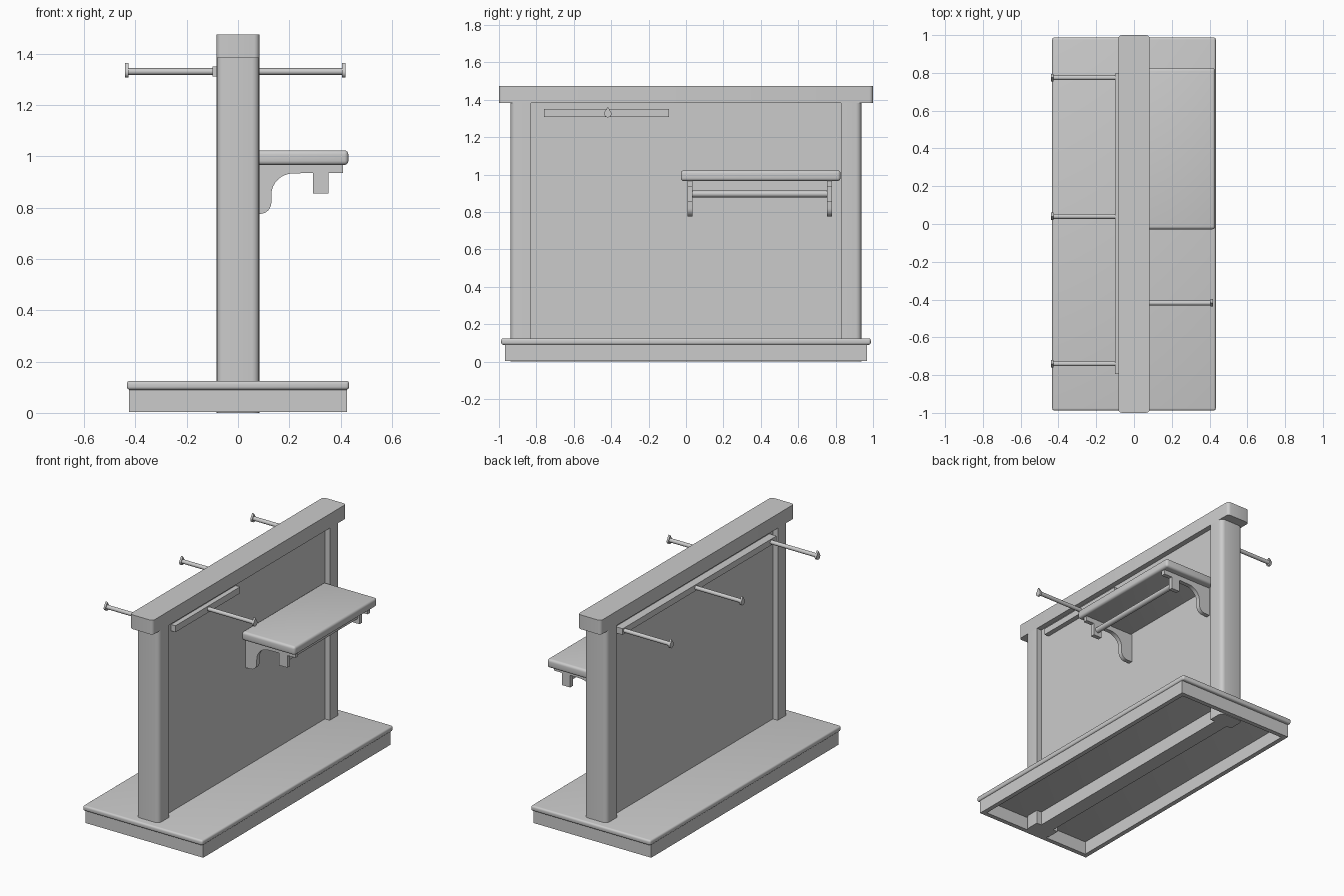
import bpy, bmesh, math
from mathutils import Vector

if "Cube" in bpy.data.objects:
    bpy.data.objects.remove(bpy.data.objects["Cube"])


def finish(name, bm, smooth=True):
    bmesh.ops.recalc_face_normals(bm, faces=bm.faces[:])
    me = bpy.data.meshes.new(name)
    bm.to_mesh(me)
    bm.free()
    ob = bpy.data.objects.new(name, me)
    bpy.context.collection.objects.link(ob)
    if smooth:
        bpy.ops.object.select_all(action='DESELECT')
        ob.select_set(True)
        bpy.context.view_layer.objects.active = ob
        bpy.ops.object.shade_smooth_by_angle(angle=math.radians(35))
    return ob


def box(name, x, y, z, bevel=0.0, pick=None, segments=4):
    """Box from (min, max) ranges; pick chooses which edges are rounded."""
    bm = bmesh.new()
    bmesh.ops.create_cube(bm, size=1)
    for v in bm.verts:
        v.co = Vector([(r[0] + r[1]) / 2 + c * (r[1] - r[0])
                       for c, r in zip(v.co, (x, y, z))])
    if bevel:
        edges = [e for e in bm.edges if pick is None or pick(e)]
        bmesh.ops.bevel(bm, geom=edges, offset=bevel, segments=segments,
                        profile=0.5, affect='EDGES')
    return finish(name, bm)


def extrude(name, points, vec):
    bm = bmesh.new()
    face = bm.faces.new([bm.verts.new(p) for p in points])
    new = bmesh.ops.extrude_face_region(bm, geom=[face])['geom']
    if face.is_valid and not any(len(e.link_faces) < 2 for e in face.edges):
        pass
    else:
        bm.faces.new([bm.verts.new(p) for p in points])
    bmesh.ops.translate(bm, vec=vec, verts=[g for g in new if isinstance(g, bmesh.types.BMVert)])
    bmesh.ops.remove_doubles(bm, verts=bm.verts[:], dist=1e-5)
    return finish(name, bm)


def rod(name, a, b, radius):
    a, b = Vector(a), Vector(b)
    bm = bmesh.new()
    bmesh.ops.create_cone(bm, cap_ends=True, segments=16, radius1=radius,
                          radius2=radius, depth=(b - a).length)
    rot = (b - a).to_track_quat('Z', 'Y')
    for v in bm.verts:
        v.co = rot @ v.co + (a + b) / 2
    return finish(name, bm)


def vertical(e):
    d = e.verts[0].co - e.verts[1].co
    return abs(d.x) < 1e-5 and abs(d.y) < 1e-5


# Hollow base: rounded top slab on a thin skirt
box("base_slab", (-0.433, 0.433), (-0.988, 0.988), (0.09, 0.125), 0.012)
for s, side in ((-1, "left"), (1, "right")):
    box(f"base_skirt_{side}", sorted((s * 0.395, s * 0.425)), (-0.967, 0.967), (0.004, 0.092))
for s, side in ((-1, "front"), (1, "back")):
    box(f"base_skirt_{side}", (-0.395, 0.395), sorted((s * 0.937, s * 0.967)), (0.004, 0.092))

# Wall: two end posts rounded outside, recessed panel, top cap
for s, side in ((-1, "front"), (1, "back")):
    box(f"{side}_post", (-0.083, 0.083), sorted((s * 0.83, s * 0.937)), (0, 1.385), 0.028,
        lambda e: vertical(e) and abs(e.verts[0].co.y) > 0.9)
box("wall_panel", (-0.048, 0.048), (-0.835, 0.835), (0, 1.385))
box("top_cap", (-0.083, 0.083), (-1, 1), (1.382, 1.475), 0.02, vertical)

# Rails that carry the pegs
box("left_rail", (-0.1, -0.045), (-0.793, 0.797), (1.31, 1.35))
box("right_rail", (0.045, 0.08), (-0.76, -0.092), (1.308, 1.35))


# Pegs with teardrop end plates
def peg(name, s, y, root, tip):
    zc = 1.33
    rod(name + "_rod", (s * root, y, zc), (s * (tip - 0.006), y, zc), 0.013)
    pts = [(s * tip, y, zc + 0.033)]
    for i in range(13):
        a = math.radians(50 - i * 280 / 12)
        pts.append((s * tip, y + 0.02 * math.cos(a), zc - 0.004 + 0.02 * math.sin(a)))
    extrude(name + "_end", pts, (-s * 0.013, 0, 0))


for i, y in enumerate((-0.74, 0.04, 0.775)):
    peg(f"left_peg_{i + 1}", -1, y, 0.09, 0.44)
peg("right_peg", 1, -0.418, 0.07, 0.419)

# Shelf board, curved brackets and hanging rod
box("shelf_board", (0.045, 0.43), (-0.028, 0.826), (0.966, 1.023), 0.016)
profile = [(0.045, 0.968), (0.41, 0.968), (0.41, 0.935), (0.352, 0.935), (0.352, 0.855),
           (0.292, 0.855), (0.292, 0.935)]
for i in range(9):  # concave sweep down to the wall
    a = math.radians(90 + i * 90 / 8)
    profile.append((0.215 + 0.085 * math.cos(a), 0.85 + 0.083 * math.sin(a)))
for i in range(7):  # rounded foot
    a = math.radians(-i * 90 / 6)
    profile.append((0.085 + 0.045 * math.cos(a), 0.82 + 0.045 * math.sin(a)))
profile.append((0.045, 0.775))
for name, y in (("front", 0.008), ("back", 0.753)):
    extrude(f"{name}_bracket", [(x, y, z) for x, z in profile], (0, 0.028, 0))
rod("hanging_rod", (0.322, 0.02, 0.897), (0.322, 0.77, 0.897), 0.018)
